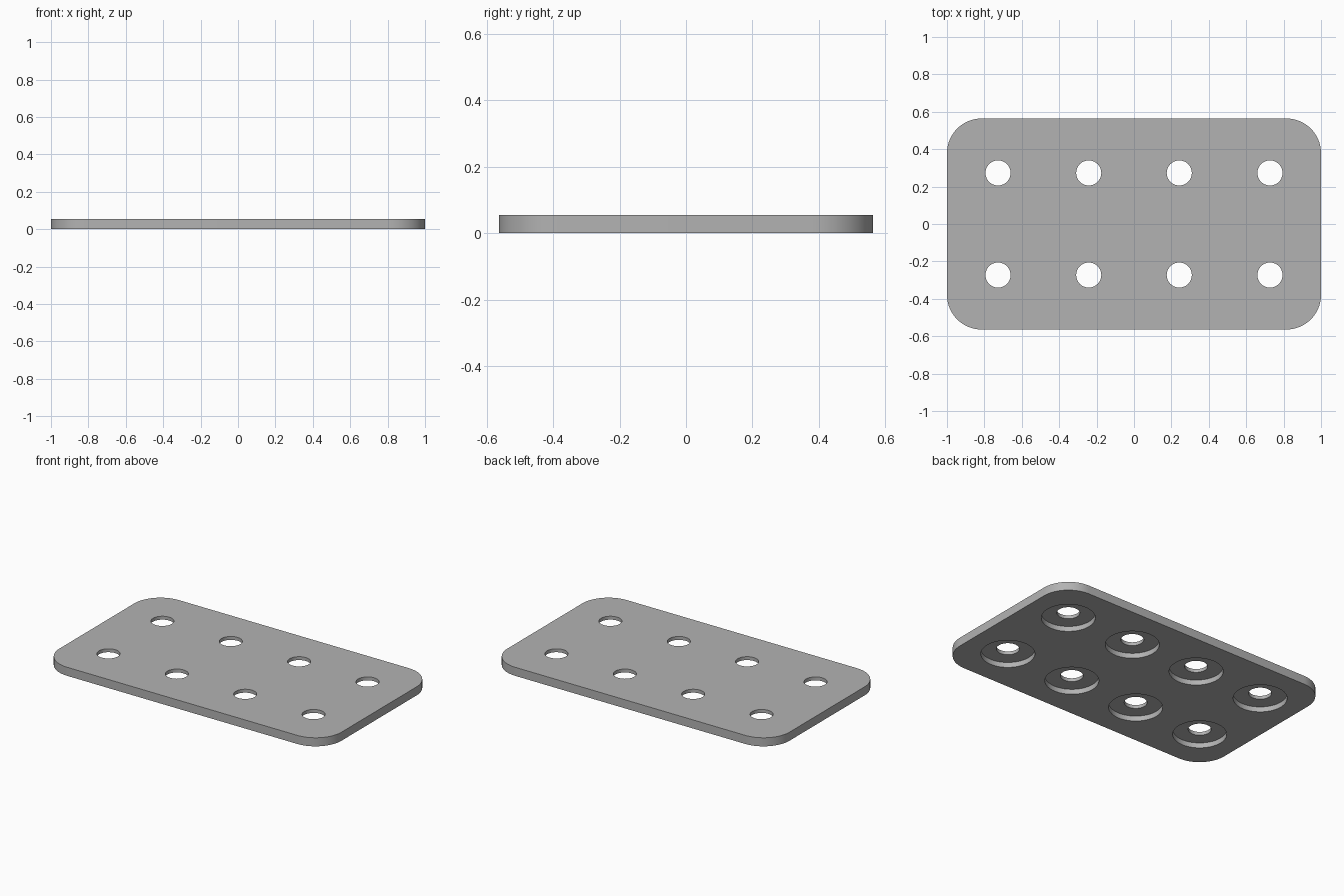
import bpy
import bmesh
from math import cos, sin, pi, radians

HALF_X, HALF_Y, THICK = 1.0, 0.564, 0.055
CORNER = 0.185
HOLE_R, BORE_R, BORE_DEPTH = 0.067, 0.157, 0.033
HOLE_X, HOLE_Y = (-0.727, -0.242, 0.242, 0.727), (-0.273, 0.273)

cube = bpy.data.objects.get("Cube")
if cube:
    bpy.data.objects.remove(cube, do_unlink=True)


def make_object(name, bm):
    bmesh.ops.recalc_face_normals(bm, faces=bm.faces)
    mesh = bpy.data.meshes.new(name)
    bm.to_mesh(mesh)
    bm.free()
    obj = bpy.data.objects.new(name, mesh)
    bpy.context.collection.objects.link(obj)
    return obj


def ring(bm, cx, cy, z, radius, count=64):
    steps = [2 * pi * i / count for i in range(count)]
    return [bm.verts.new((cx + radius * cos(a), cy + radius * sin(a), z)) for a in steps]


# Plain grey finish
grey = bpy.data.materials.new("plain grey")
grey.use_nodes = True
color = (0.45, 0.45, 0.45, 1)
grey.diffuse_color = color
grey.node_tree.nodes["Principled BSDF"].inputs["Base Color"].default_value = color

# Plate with rounded corners
bm = bmesh.new()
outline = []
arc = 16
for k, (sx, sy) in enumerate(((1, 1), (-1, 1), (-1, -1), (1, -1))):
    for i in range(arc + 1):
        a = (k + i / arc) * pi / 2
        outline.append(bm.verts.new((sx * (HALF_X - CORNER) + CORNER * cos(a),
                                     sy * (HALF_Y - CORNER) + CORNER * sin(a), 0)))
base = bm.faces.new(outline)
top = bmesh.ops.extrude_face_region(bm, geom=[base], use_keep_orig=True)["geom"]
bmesh.ops.translate(bm, vec=(0, 0, THICK),
                    verts=[v for v in top if isinstance(v, bmesh.types.BMVert)])
plate = make_object("mounting_plate", bm)
plate.data.materials.append(grey)

# Stepped cutters: wide counterbore from below, narrow hole through the top
bm = bmesh.new()
profile = ((BORE_R, -0.05), (BORE_R, BORE_DEPTH), (HOLE_R, BORE_DEPTH), (HOLE_R, THICK + 0.05))
for x in HOLE_X:
    for y in HOLE_Y:
        rings = [ring(bm, x, y, z, r) for r, z in profile]
        bm.faces.new(rings[0])
        bm.faces.new(rings[-1])
        for lo, hi in zip(rings, rings[1:]):
            for i in range(len(lo)):
                bm.faces.new((lo[i - 1], lo[i], hi[i], hi[i - 1]))
cutter = make_object("hole_cutter", bm)
cutter.data.materials.append(grey)
cutter.hide_render = True

# Cut the holes, then remove the cutter
cut = plate.modifiers.new("holes", "BOOLEAN")
cut.object = cutter
cut.operation = "DIFFERENCE"
cut.solver = "EXACT"
bpy.ops.object.select_all(action="DESELECT")
plate.select_set(True)
bpy.context.view_layer.objects.active = plate
bpy.ops.object.modifier_apply(modifier=cut.name)
bpy.data.objects.remove(cutter, do_unlink=True)

bpy.ops.object.shade_smooth_by_angle(angle=radians(30))
